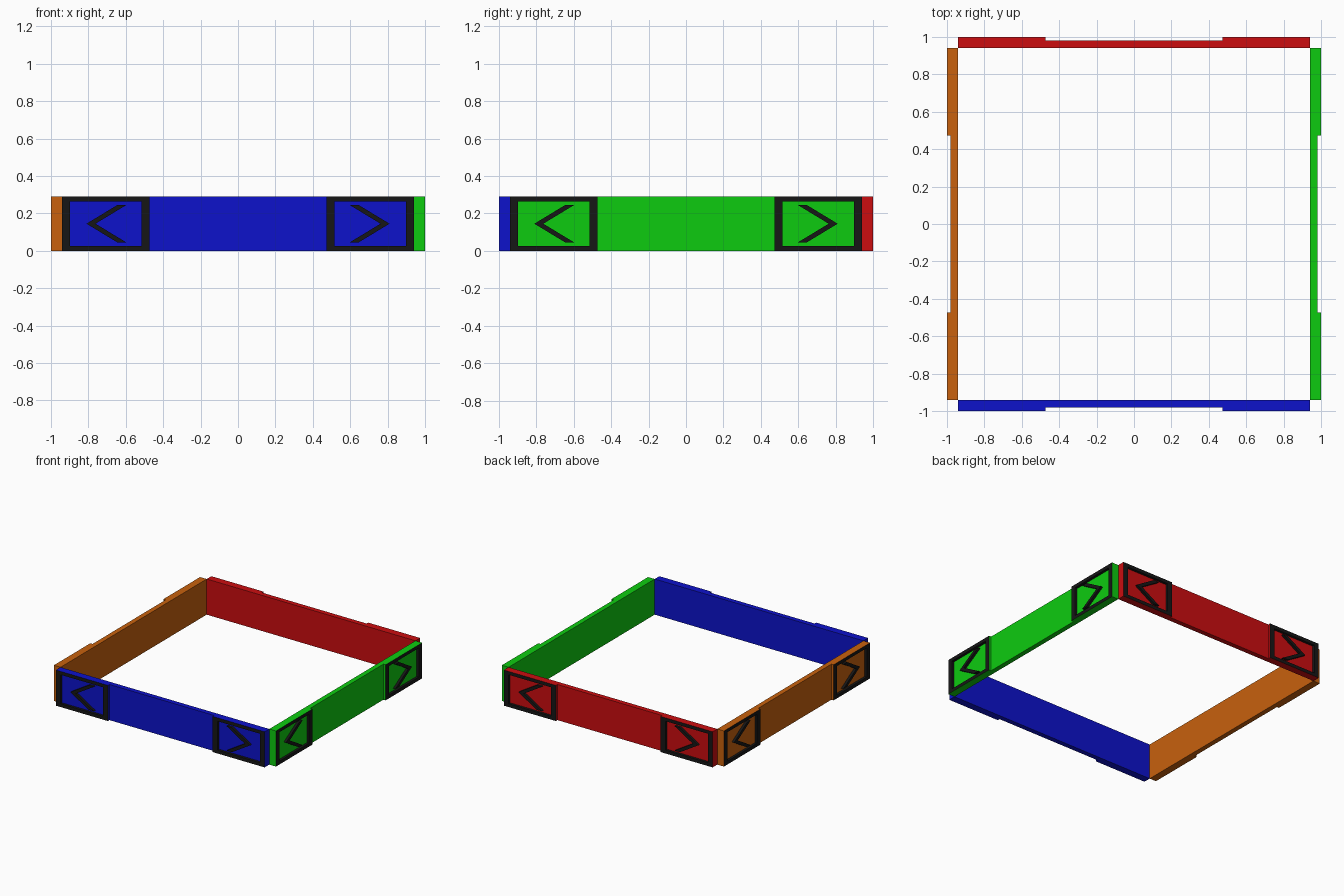
import bpy, bmesh
from math import pi
from mathutils import Matrix

if "Cube" in bpy.data.objects:
    bpy.data.objects.remove(bpy.data.objects["Cube"])

H = 0.29          # wall height
HALF = 0.94       # half length of a wall
INNER, FACE, OUTER = -0.94, -0.98, -1.0   # depths of a wall facing -y


def material(name, rgb):
    m = bpy.data.materials.new(name)
    m.diffuse_color = (*rgb, 1)
    m.use_nodes = True
    m.node_tree.nodes["Principled BSDF"].inputs["Base Color"].default_value = m.diffuse_color
    return m


def finish(name, bm, mats, turn):
    bmesh.ops.recalc_face_normals(bm, faces=bm.faces)
    bm.transform(Matrix.Rotation(turn, 4, 'Z'))
    me = bpy.data.meshes.new(name)
    bm.to_mesh(me)
    bm.free()
    for m in mats:
        me.materials.append(m)
    ob = bpy.data.objects.new(name, me)
    bpy.context.collection.objects.link(ob)


def prism(name, outline, y0, y1, mats, turn):
    # extrude an (x, z) outline from y0 to y1
    bm = bmesh.new()
    a = [bm.verts.new((x, y0, z)) for x, z in outline]
    b = [bm.verts.new((x, y1, z)) for x, z in outline]
    n = len(a)
    bm.faces.new(a)
    bm.faces.new(b[::-1])
    for i in range(n):
        j = (i + 1) % n
        bm.faces.new((a[i], b[i], b[j], a[j]))
    finish(name, bm, mats, turn)


def rect(x0, x1, z0, z1):
    return [(x0, z0), (x1, z0), (x1, z1), (x0, z1)]


def frame(name, outer, inner, mats, turn):
    # rectangular ring: black face, wall-coloured edges
    bm = bmesh.new()
    of, nf, ob, nb = [[bm.verts.new((x, y, z)) for x, z in pts]
                      for y in (OUTER, FACE) for pts in (outer, inner)]
    for i in range(4):
        j = (i + 1) % 4
        bm.faces.new((of[i], of[j], nf[j], nf[i])).material_index = 1
        bm.faces.new((ob[i], ob[j], nb[j], nb[i]))
        bm.faces.new((of[i], of[j], ob[j], ob[i]))
        bm.faces.new((nf[i], nf[j], nb[j], nb[i])).material_index = 1
    finish(name, bm, mats, turn)


black = material("black", (0.008, 0.008, 0.008))
sides = [("front", (0.004, 0.006, 0.6)), ("right", (0.004, 0.6, 0.005)),
         ("back", (0.6, 0.004, 0.005)), ("left", (0.58, 0.12, 0.004))]

for k, (side, rgb) in enumerate(sides):
    turn = k * pi / 2
    paint = material(side + "_paint", rgb)
    # wall board
    prism(side + "_wall", rect(-HALF, HALF, 0, H), INNER, FACE, [paint], turn)
    for s, end in ((-1, "left"), (1, "right")):
        # raised frame at each end
        frame(f"{side}_{end}_frame", rect(s * 0.472, s * HALF, 0, H),
              rect(s * 0.515, s * 0.897, 0.027, 0.263), [paint, black], turn)
        # arrow pointing at the corner
        arrow = [(0.81, 0.145), (0.645, 0.245), (0.597, 0.245),
                 (0.762, 0.145), (0.597, 0.045), (0.645, 0.045)]
        arrow = [(s * x, z) for x, z in
                 [(0.81, 0.145), (0.645, 0.245), (0.597, 0.245),
                  (0.762, 0.145), (0.597, 0.045), (0.645, 0.045)]]
        prism(f"{side}_{end}_arrow", arrow, FACE, OUTER, [black], turn)
